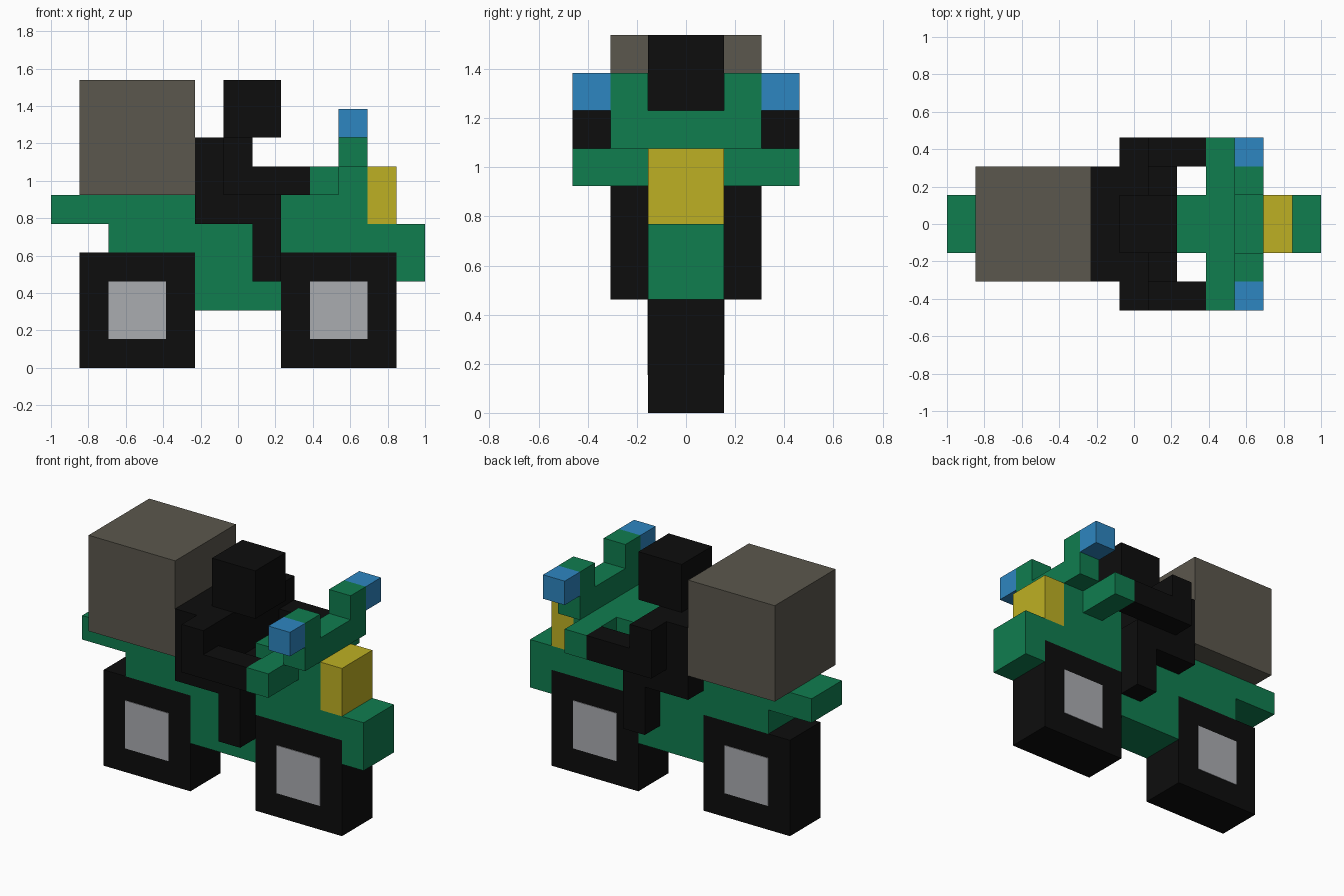
import bpy, bmesh

if "Cube" in bpy.data.objects:
    bpy.data.objects.remove(bpy.data.objects["Cube"])

U = 2 / 13  # one block; x counts from the tail, y from the centre, z from the ground


def material(name, r, g, b):
    m = bpy.data.materials.new(name)
    m.diffuse_color = (r, g, b, 1)
    m.use_nodes = True
    m.node_tree.nodes["Principled BSDF"].inputs["Base Color"].default_value = m.diffuse_color
    return m


GREEN = material("green paint", 0.005, 0.205, 0.078)
BLACK = material("black", 0.004, 0.004, 0.004)
BROWN = material("grey brown", 0.105, 0.095, 0.074)
BLUE = material("blue", 0.027, 0.238, 0.533)
YELLOW = material("yellow", 0.515, 0.434, 0.017)
SILVER = material("silver", 0.402, 0.413, 0.434)


def extrude(name, profile, y0, y1, mat):
    """Side profile in blocks (x, z), extruded from y0 to y1."""
    bm = bmesh.new()
    verts = [bm.verts.new(((x - 6.5) * U, y0 * U, z * U)) for x, z in profile]
    face = bm.faces.new(verts)
    moved = bmesh.ops.extrude_face_region(bm, geom=[face])["geom"]
    bmesh.ops.translate(bm, vec=(0, (y1 - y0) * U, 0),
                        verts=[v for v in moved if isinstance(v, bmesh.types.BMVert)])
    bmesh.ops.recalc_face_normals(bm, faces=bm.faces)
    mesh = bpy.data.meshes.new(name)
    bm.to_mesh(mesh)
    bm.free()
    mesh.materials.append(mat)
    obj = bpy.data.objects.new(name, mesh)
    bpy.context.collection.objects.link(obj)
    return obj


def box(name, x0, x1, z0, z1, y0, y1, mat):
    return extrude(name, [(x0, z0), (x1, z0), (x1, z1), (x0, z1)], y0, y1, mat)


# Scooter body with tail, floor, tank and front fender
extrude("body", [(0, 5), (2, 5), (2, 4), (5, 4), (5, 2), (8, 2), (8, 4), (12, 4),
                 (12, 3), (13, 3), (13, 5), (11, 5), (11, 7), (8, 7), (8, 5),
                 (5, 5), (5, 6), (0, 6)], -1, 1, GREEN)
box("headlight", 11, 12, 5, 7, -1, 1, YELLOW)
box("delivery_box", 1, 5, 6, 10, -2, 2, BROWN)

# Wheels with thin hub plates on both sides
for label, x in (("rear", 1), ("front", 8)):
    box(label + "_wheel", x, x + 4, 0, 4, -1, 1, BLACK)
    for side, y0, y1 in (("right", -1.025, -1), ("left", 1, 1.025)):
        box(f"{label}_hub_{side}", x + 1, x + 3, 1, 3, y0, y1, SILVER)

# Rider
extrude("rider_torso", [(5, 5), (8, 5), (8, 6), (7, 6), (7, 8), (5, 8)], -2, 2, BLACK)
box("rider_head", 6, 8, 8, 10, -1, 1, BLACK)

# Handlebar crosspiece
box("handlebar_crosspiece", 10, 11, 7, 8, -2, 2, GREEN)

# Paired parts on each side
for side, s in (("right", -1), ("left", 1)):
    box("rider_leg_" + side, 7, 8, 3, 5, s, 2 * s, BLACK)
    extrude("rider_arm_" + side, [(6, 6), (9, 6), (9, 7), (7, 7), (7, 8), (6, 8)],
            2 * s, 3 * s, BLACK)
    box("grip_" + side, 9, 10, 6, 7, s, 3 * s, GREEN)
    box("mirror_stem_" + side, 10, 11, 8, 9, s, 2 * s, GREEN)
    box("mirror_" + side, 10, 11, 8, 9, 2 * s, 3 * s, BLUE)
